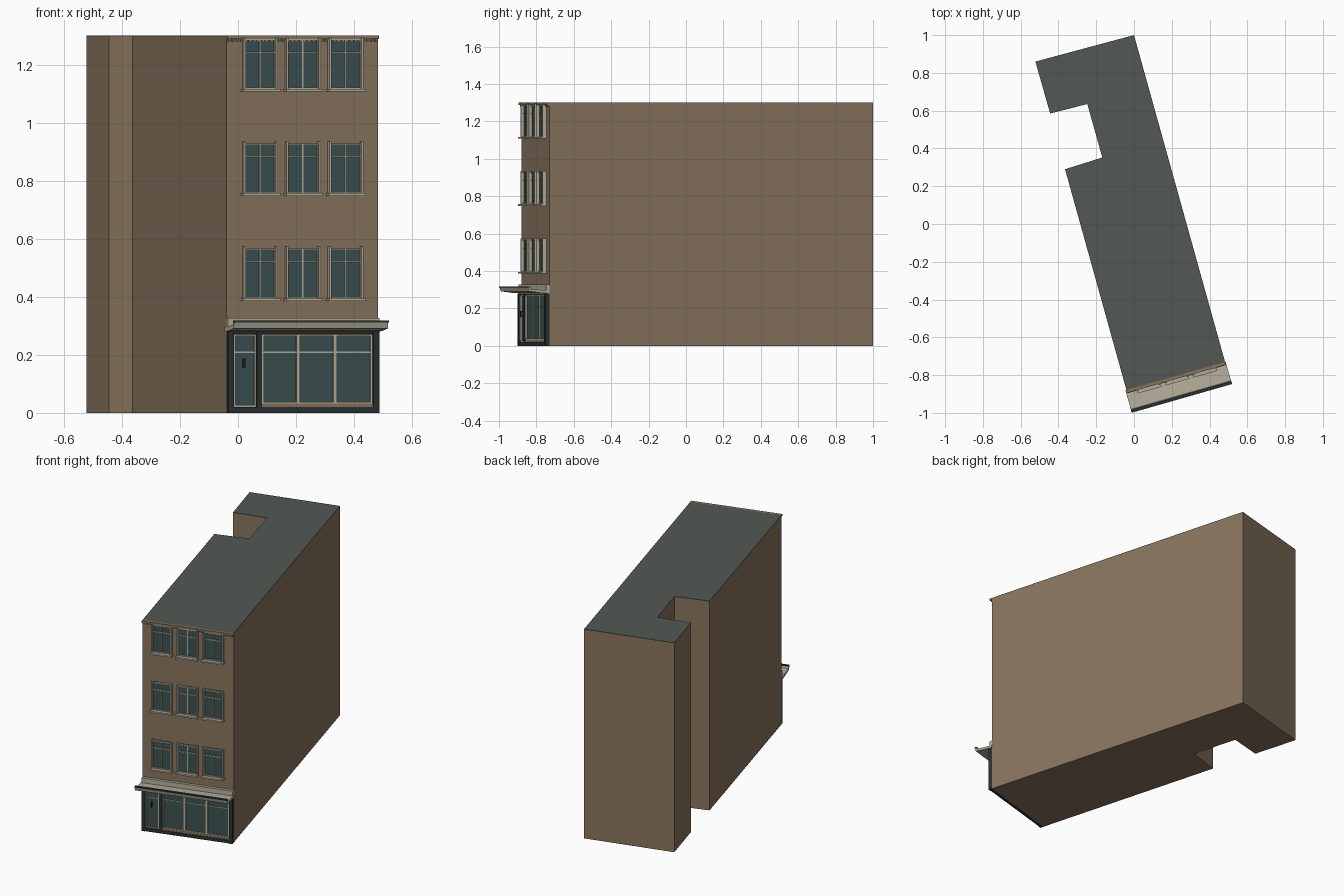
import bpy, bmesh, math
from mathutils import Matrix

if "Cube" in bpy.data.objects:
    bpy.data.objects.remove(bpy.data.objects["Cube"])


def material(name, r, g, b):
    m = bpy.data.materials.new(name)
    m.diffuse_color = (r, g, b, 1)
    m.use_nodes = True
    m.node_tree.nodes["Principled BSDF"].inputs["Base Color"].default_value = m.diffuse_color
    return m


BRICK = material("brick", .25, .175, .11)
ROOF = material("roof_grey", .085, .098, .09)
CREAM = material("cream_paint", .46, .42, .33)
GLASS = material("glass", .045, .08, .08)
DARK = material("dark_paint", .022, .03, .03)

# Facade frame: u runs along the front, d is the distance out from the wall
WIDTH = .543
FACADE = Matrix.Translation((-.04, -.879, 0)) @ Matrix.Rotation(math.radians(15.93), 4, 'Z')


def finish(name, bm, mat, matrix=None):
    bmesh.ops.recalc_face_normals(bm, faces=bm.faces[:])
    me = bpy.data.meshes.new(name)
    bm.to_mesh(me)
    bm.free()
    me.materials.append(mat)
    ob = bpy.data.objects.new(name, me)
    if matrix:
        ob.matrix_world = matrix
    bpy.context.collection.objects.link(ob)
    return ob


def prism(name, points, offset, mat, matrix=None):
    bm = bmesh.new()
    face = bm.faces.new([bm.verts.new(p) for p in points])
    ext = bmesh.ops.extrude_face_region(bm, geom=[face])
    moved = [v for v in ext["geom"] if isinstance(v, bmesh.types.BMVert)]
    bmesh.ops.translate(bm, verts=moved, vec=offset)
    # keep the start cap so the solid is closed
    if face not in bm.faces[:]:
        bmesh.ops.holes_fill(bm, edges=bm.edges[:])
    return finish(name, bm, mat, matrix)


def boxes(name, specs, mat):
    """Each spec is (u0, u1, d0, d1, z0, z1) on the facade."""
    bm = bmesh.new()
    for u0, u1, d0, d1, z0, z1 in specs:
        mx = (Matrix.Translation(((u0 + u1) / 2, -(d0 + d1) / 2, (z0 + z1) / 2))
              @ Matrix.Diagonal((u1 - u0, d1 - d0, z1 - z0, 1)))
        bmesh.ops.create_cube(bm, size=1, matrix=mx)
    return finish(name, bm, mat, FACADE)


def frame(u0, u1, d0, d1, z0, z1, t):
    return [(u0, u0 + t, d0, d1, z0, z1), (u1 - t, u1, d0, d1, z0, z1),
            (u0 + t, u1 - t, d0, d1, z0, z0 + t), (u0 + t, u1 - t, d0, d1, z1 - t, z1)]


# Main block with its rear light well, and flat roof
plan = [(-.04, -.879), (.482, -.73), (0, 1), (-.522, .86),
        (-.444, .585), (-.247, .635), (-.168, .352), (-.365, .29)]
prism("building_walls", [(x, y, 0) for x, y in plan], (0, 0, 1.297), BRICK)
prism("flat_roof", [(x, y, 1.297) for x, y in plan], (0, 0, .003), ROOF)

# Brick cornice with dentils
boxes("cornice", [(0, WIDTH, 0, .016, 1.288, 1.3)], BRICK)
n = 36
boxes("cornice_dentils", [((i + .25) * WIDTH / n, (i + .75) * WIDTH / n, 0, .01, 1.28, 1.288)
                          for i in range(n)], BRICK)

# Upper windows: three floors of three
for floor, z in enumerate((.395, .757, 1.116), 1):
    for col, c in enumerate((.118, .271, .424), 1):
        tag = f"_{floor}_{col}"
        a, b, top = c - .056, c + .056, z + .172
        boxes("window_glass" + tag, [(a, b, 0, .006, z, top)], GLASS)
        boxes("window_frame" + tag, frame(a, b, 0, .013, z, top, .005) + [
            (a + .005, b - .005, 0, .011, z + .124, z + .129),
            (c - .002, c + .002, 0, .010, z + .005, z + .167)], CREAM)
        boxes("window_side_trim" + tag, [(a - .005, a + .002, 0, .022, z, z + .178),
                                         (b - .002, b + .005, 0, .022, z, z + .178)], CREAM)
        boxes("window_sill" + tag, [(c - .066, c + .066, 0, .034, z - .009, z)], CREAM)

# Shopfront surround: pilasters, post, base and header
boxes("shop_pilasters", [(0, .021, 0, .023, 0, .28), (.104, .122, 0, .018, 0, .28),
                         (.521, WIDTH, 0, .023, 0, .28)], DARK)
boxes("shop_base", [(.021, .521, 0, .02, 0, .02)], DARK)
boxes("shop_header", [(.021, .521, 0, .016, .272, .28)], DARK)
boxes("stall_riser", [(.122, .521, 0, .016, .02, .032)], BRICK)

# Shop door
boxes("door_glass", [(.023, .103, 0, .007, .02, .271)], GLASS)
boxes("door_frame", frame(.023, .103, 0, .014, .021, .271, .006) +
      [(.029, .097, 0, .011, .207, .211)], CREAM)
boxes("door_handle", [(.056, .062, .007, .024, .155, .187)], DARK)

# Shop windows
edges = (.124, .254, .386, .519)
for i in range(3):
    a, b = edges[i], edges[i + 1]
    boxes(f"shop_glass_{i+1}", [(a, b, 0, .007, .032, .271)], GLASS)
    boxes(f"shop_window_frame_{i+1}", frame(a, b, 0, .014, .032, .271, .006) +
          [(a + .006, b - .006, 0, .011, .207, .211)], CREAM)

# Fascia and projecting canopy with an upturned front lip
boxes("fascia", [(0, WIDTH, 0, .018, .28, .327)], CREAM)
profile = [(0, .28), (.05, .283), (.114, .291), (.121, .314), (.108, .314), (.104, .302), (0, .296)]
prism("canopy", [(-.006, -d, z) for d, z in profile], (.552, 0, 0), CREAM, FACADE)
boxes("canopy_lip", [(-.007, .547, .107, .123, .312, .318)], DARK)
